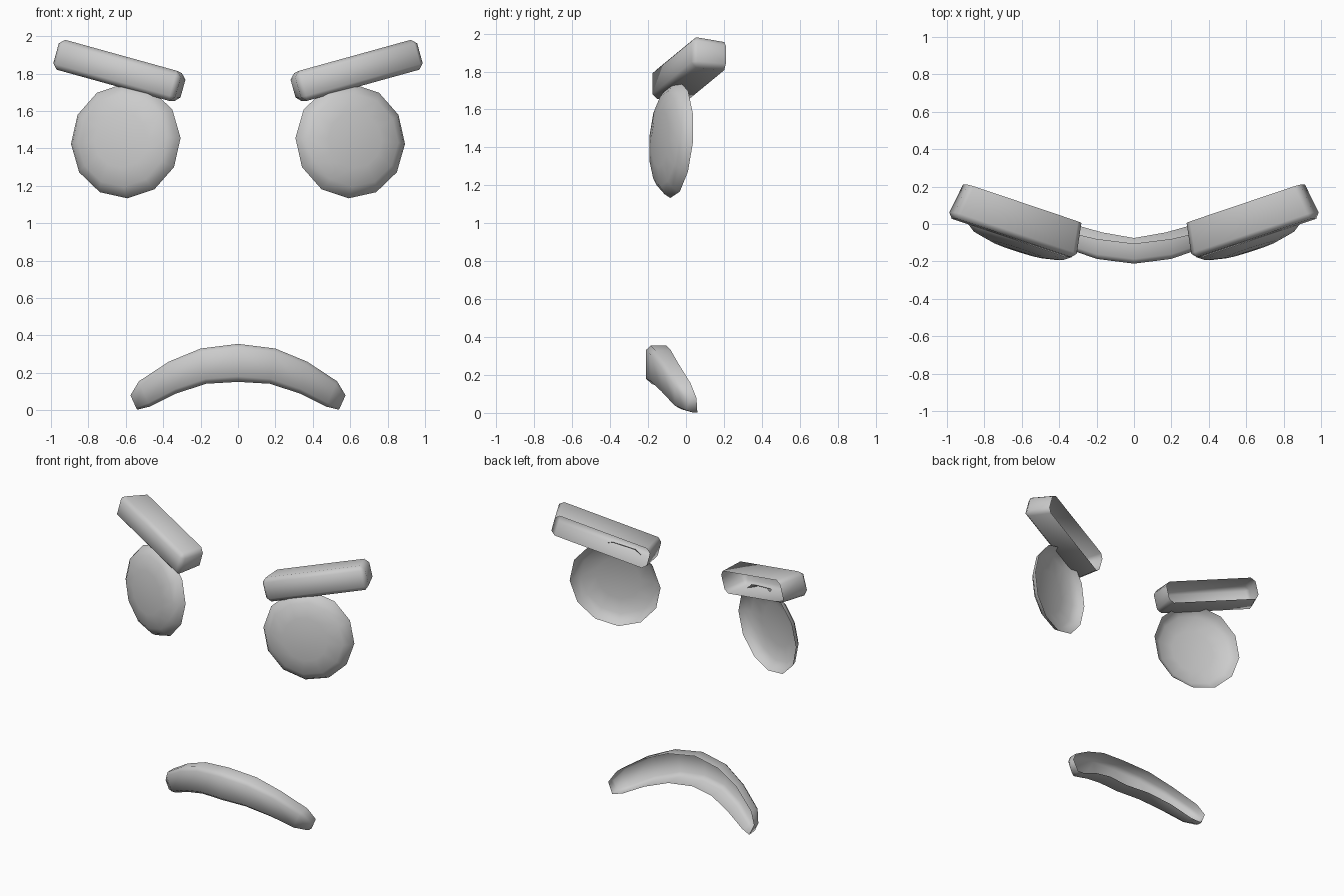
import bpy, bmesh
from math import sin, cos, pi, radians
from mathutils import Matrix, Vector

if "Cube" in bpy.data.objects:
    bpy.data.objects.remove(bpy.data.objects["Cube"])


def make(name, bm, bevel=0):
    """Turn a right-hand part into a smooth object mirrored across x."""
    bmesh.ops.recalc_face_normals(bm, faces=bm.faces)
    # open shells: make the front-most face look towards -y
    front = min(bm.faces, key=lambda f: f.normal.y if f.normal.y < 0 else -f.normal.y)
    if front.normal.y > 0:
        bmesh.ops.reverse_faces(bm, faces=bm.faces)
    me = bpy.data.meshes.new(name)
    bm.to_mesh(me)
    bm.free()
    ob = bpy.data.objects.new(name, me)
    bpy.context.collection.objects.link(ob)
    for p in me.polygons:
        p.use_smooth = True
    if bevel:
        b = ob.modifiers.new("bevel", 'BEVEL')
        b.width, b.segments, b.limit_method = bevel, 1, 'NONE'
    m = ob.modifiers.new("mirror", 'MIRROR')
    m.use_clip = True
    m.merge_threshold = 0.001
    return ob


# Eyes: 12-sided shallow domes, open at the back
bm = bmesh.new()
N = 12
rings = []
for r, d in [(0.308, 0), (0.29, 0.033), (0.25, 0.062), (0.15, 0.083)]:
    rings.append([bm.verts.new((r * cos(2 * pi * i / N - radians(3)), -d,
                                r * sin(2 * pi * i / N - radians(3)))) for i in range(N)])
tip = bm.verts.new((0, -0.089, 0))
for a, b in zip(rings, rings[1:]):
    for i in range(N):
        j = (i + 1) % N
        bm.faces.new((a[i], a[j], b[j], b[i]))
for i in range(N):
    bm.faces.new((rings[-1][i], rings[-1][(i + 1) % N], tip))
bm.transform(Matrix.Translation((0.6, -0.058, 1.44)) @ Matrix.Rotation(radians(18), 4, 'Z')
             @ Matrix.Rotation(radians(-4), 4, 'X'))
make("eyes", bm)

# Eyebrows: tapered, tilted boxes with chamfered edges, open at the back
bm = bmesh.new()
bmesh.ops.create_cube(bm, size=2)
for v in bm.verts:
    k = 0.92 if v.co.y > 0 else 1
    v.co = Vector((v.co.x * 0.36 * k, 0.192 if v.co.y > 0 else 0, v.co.z * 0.084 * k))
back = [f for f in bm.faces if f.calc_center_median().y > 0.19]
bmesh.ops.delete(bm, geom=back, context='FACES_ONLY')
bm.transform(Matrix.Translation((0.655, -0.075, 1.82)) @ Matrix.Rotation(radians(-15.5), 4, 'Y')
             @ Matrix.Rotation(radians(18), 4, 'Z'))
make("eyebrows", bm, 0.028)

# Mouth: chamfered channel swept along a bowed arc, open at the back
# station: top x, z; bottom x, z; front y; back y at top and bottom
stations = [
    (0.00, 0.355, 0.00, 0.152, -0.212, -0.105, -0.075),
    (0.20, 0.330, 0.17, 0.142, -0.187, -0.080, -0.045),
    (0.37, 0.260, 0.33, 0.090, -0.130, -0.040, 0.000),
    (0.53, 0.155, 0.47, 0.020, -0.060, 0.025, 0.040),
    (0.575, 0.080, 0.54, 0.003, 0.000, 0.055, 0.060),
]
bm = bmesh.new()
rows = []
for tx, tz, bx, bz, f, bt, bb in stations:
    row = []
    for t, y in [(0, bt), (0, f + 0.025), (0.12, f), (0.86, f), (1, f + 0.033), (1, bb)]:
        row.append(bm.verts.new((tx + (bx - tx) * t, y, tz + (bz - tz) * t)))
    rows.append(row)
for a, b in zip(rows, rows[1:]):
    for i in range(5):
        bm.faces.new((a[i], a[i + 1], b[i + 1], b[i]))
bm.faces.new(rows[-1])
make("mouth", bm)
